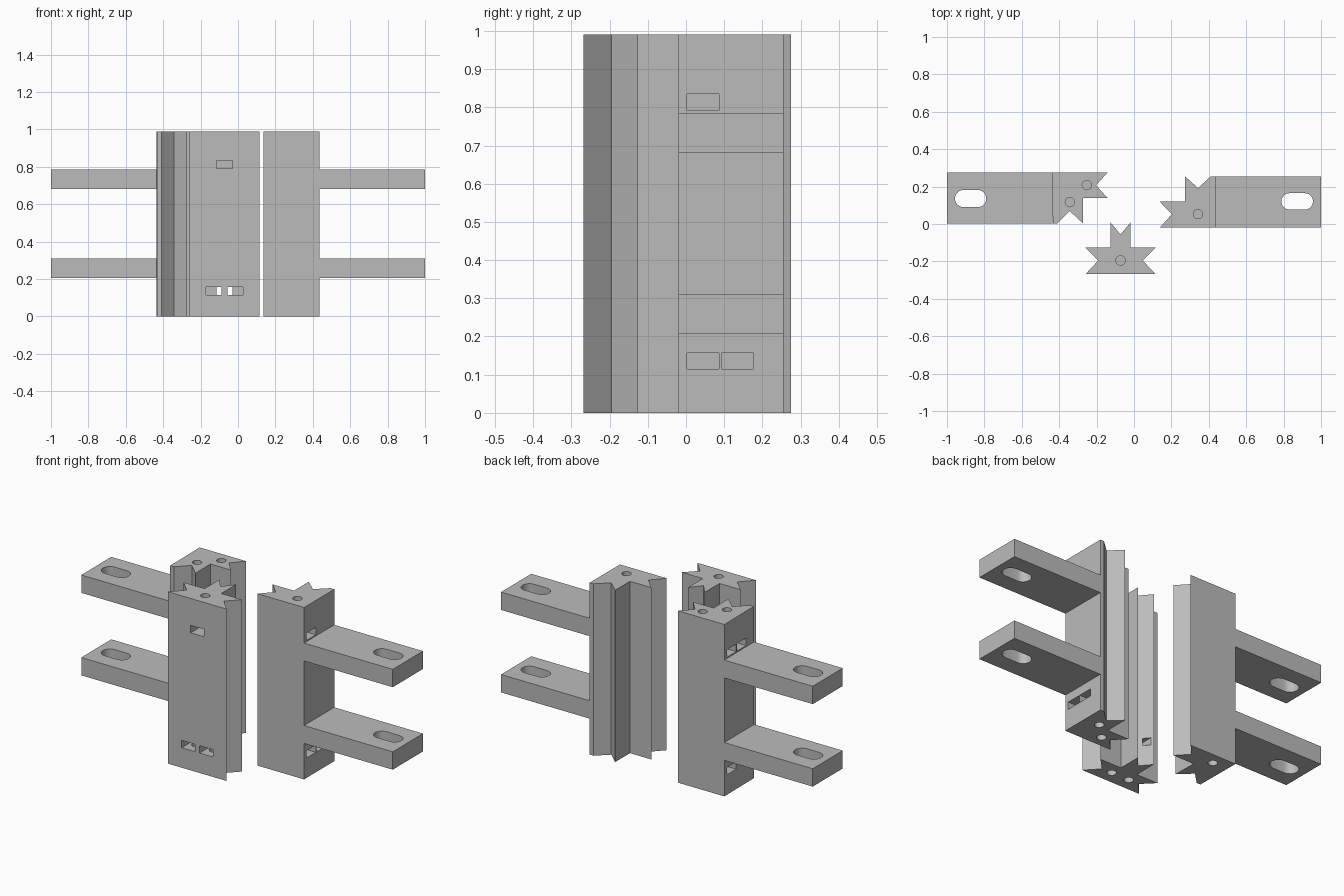
import bpy, bmesh, math

if "Cube" in bpy.data.objects:
    bpy.data.objects.remove(bpy.data.objects["Cube"])

H = 0.99                      # column height
LOW = (0.115, 0.157)          # lower pocket heights
HIGH = (0.792, 0.835)         # upper pocket heights

grey = bpy.data.materials.new("light_grey")
grey.diffuse_color = (0.5, 0.5, 0.5, 1)
grey.use_nodes = True
grey.node_tree.nodes["Principled BSDF"].inputs["Base Color"].default_value = grey.diffuse_color


def prism(name, pts, z0, z1):
    """Closed prism from an xy outline."""
    bm = bmesh.new()
    face = bm.faces.new([bm.verts.new((x, y, z0)) for x, y in pts])
    up = bmesh.ops.extrude_face_region(bm, geom=[face])["geom"]
    bmesh.ops.translate(bm, vec=(0, 0, z1 - z0),
                        verts=[v for v in up if isinstance(v, bmesh.types.BMVert)])
    bmesh.ops.recalc_face_normals(bm, faces=bm.faces)
    me = bpy.data.meshes.new(name)
    bm.to_mesh(me)
    bm.free()
    me.materials.append(grey)
    ob = bpy.data.objects.new(name, me)
    bpy.context.collection.objects.link(ob)
    return ob


def rect(x0, x1, y0, y1):
    return [(x0, y0), (x1, y0), (x1, y1), (x0, y1)]


def circle(cx, cy, r=0.025, n=24):
    return [(cx + r * math.cos(2 * math.pi * i / n),
             cy + r * math.sin(2 * math.pi * i / n)) for i in range(n)]


def stadium(x0, x1, cy, r, n=12):
    arc = [math.pi * (i / n - 0.5) for i in range(n + 1)]
    return ([(x1 - r + r * math.cos(a), cy + r * math.sin(a)) for a in arc] +
            [(x0 + r - r * math.cos(a), cy - r * math.sin(a)) for a in arc])


def cut(ob, cutters):
    """Subtract (outline, z0, z1) prisms from an object, one by one."""
    for outline, z0, z1 in cutters:
        c = prism("cutter", outline, z0, z1)
        c.hide_render = True
        m = ob.modifiers.new("cut", 'BOOLEAN')
        m.operation, m.solver, m.object = 'DIFFERENCE', 'EXACT', c
        bpy.context.view_layer.objects.active = ob
        bpy.ops.object.modifier_apply(modifier=m.name)
        bpy.data.objects.remove(c)
    with bpy.context.temp_override(object=ob, active_object=ob,
                                   selected_objects=[ob],
                                   selected_editable_objects=[ob]):
        bpy.ops.object.shade_smooth_by_angle(angle=math.radians(30))


def screw(x, y, top):
    """Screw hole from the end cap into its nut pocket."""
    return (circle(x, y), HIGH[0] + 0.01, H + 0.05) if top else \
           (circle(x, y), -0.05, LOW[1] - 0.01)


# Left column: two nut pockets on top, one below
left = prism("left_column", [
    (-0.437, 0.275), (-0.434, 0.003), (-0.41, 0.003), (-0.343, 0.069), (-0.272, 0.003),
    (-0.274, 0.14), (-0.142, 0.14), (-0.203, 0.207), (-0.142, 0.275)], 0, H)
cut(left, [
    (rect(-0.5, -0.30, 0.075, 0.159), *HIGH), screw(-0.343, 0.117, True),
    (rect(-0.5, -0.21, 0.166, 0.25), *HIGH), screw(-0.252, 0.208, True),
    (rect(-0.5, -0.30, 0.166, 0.25), *LOW), screw(-0.343, 0.208, False)])

# Right column: one nut pocket on top, two below
right = prism("right_column", [
    (0.435, -0.02), (0.435, 0.255), (0.411, 0.255), (0.342, 0.192), (0.273, 0.255),
    (0.273, 0.12), (0.137, 0.12), (0.203, 0.052), (0.137, -0.02)], 0, H)
cut(right, [
    (rect(0.30, 0.5, 0.003, 0.087), *HIGH), screw(0.342, 0.053, True),
    (rect(0.21, 0.5, 0.003, 0.087), *LOW), screw(0.252, 0.045, False),
    (rect(0.30, 0.5, 0.093, 0.177), *LOW), screw(0.342, 0.135, False)])

# Centre column: mirrored half outline around its own axis
cx = -0.072
half = [(0.187, -0.268), (0.119, -0.195), (0.187, -0.126),
        (0.053, -0.126), (0.053, 0.008)]
outline = ([(cx + x, y) for x, y in half] + [(cx, -0.056)] +
           [(cx - x, y) for x, y in reversed(half)])
centre = prism("centre_column", outline, 0, H)
cuts = [(rect(cx - 0.042, cx + 0.042, -0.4, -0.15), *HIGH), screw(cx, -0.195, True)]
for s in (-1, 1):
    cuts.append((rect(*sorted((cx + s * 0.015, cx + s * 0.099)), -0.4, -0.15), *LOW))
    # Narrow passage through to the rear groove
    cuts.append((rect(*sorted((cx + s * 0.015, cx + s * 0.043)), -0.2, 0.05), *LOW))
    cuts.append(screw(cx + s * 0.056, -0.195, False))
cut(centre, cuts)

# Slotted mounting arms
for level, z0, z1 in (("lower", 0.207, 0.31), ("upper", 0.682, 0.785)):
    arm = prism("left_%s_arm" % level, rect(-1, -0.436, 0.002, 0.275), z0, z1)
    cut(arm, [(stadium(-0.957, -0.79, 0.136, 0.046), z0 - 0.1, z1 + 0.1)])
    arm = prism("right_%s_arm" % level, rect(0.435, 1, -0.02, 0.255), z0, z1)
    cut(arm, [(stadium(0.788, 0.957, 0.121, 0.044), z0 - 0.1, z1 + 0.1)])
